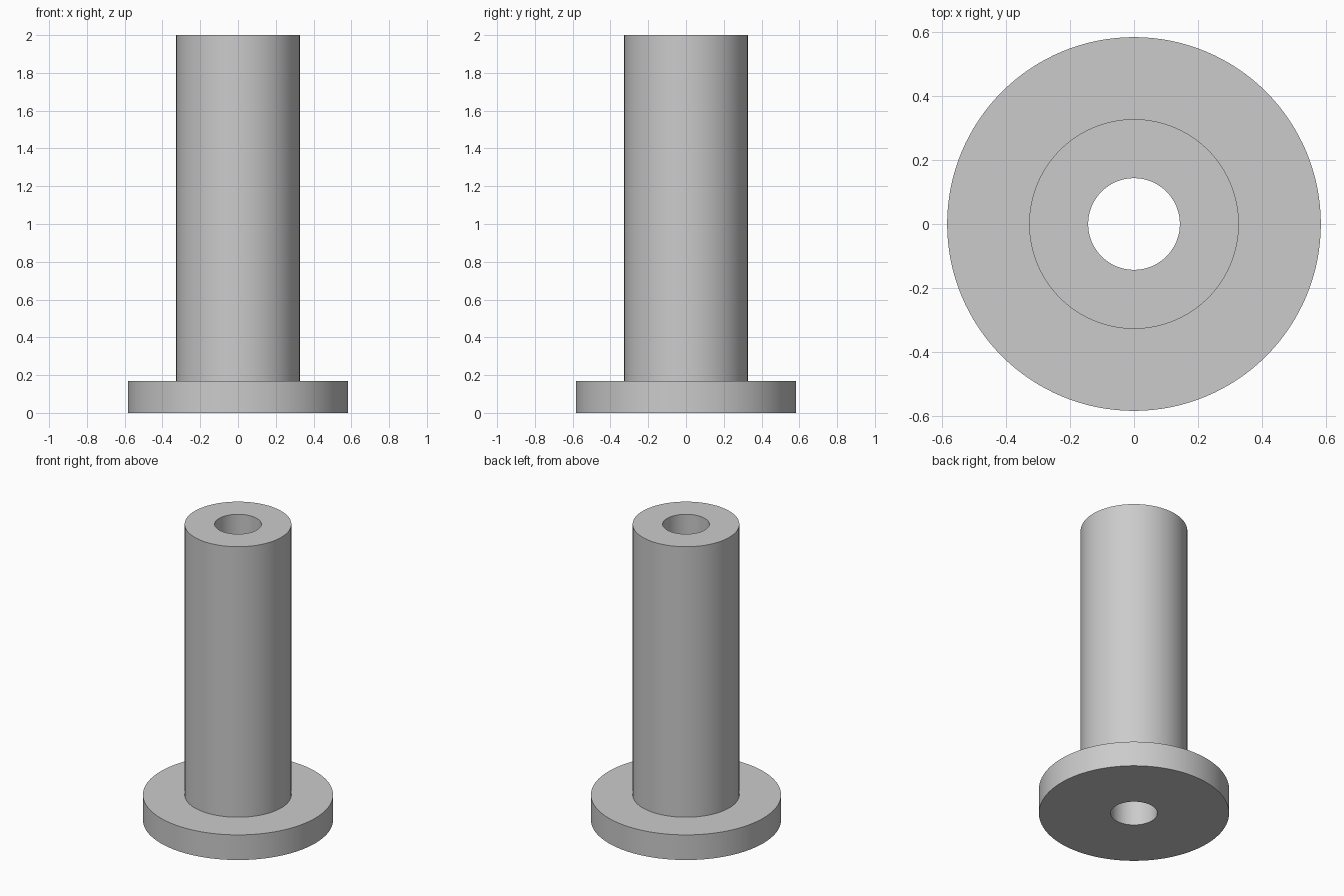
import bpy
import bmesh
import math

cube = bpy.data.objects.get("Cube")
if cube:
    bpy.data.objects.remove(cube, do_unlink=True)

SEGMENTS = 128
FLANGE_R, TUBE_R, BORE_R = 0.583, 0.327, 0.143
FLANGE_H, HEIGHT = 0.17, 2.0

# Plain grey finish
grey = bpy.data.materials.new("light_grey")
grey.use_nodes = True
colour = (0.6, 0.6, 0.6, 1)
grey.diffuse_color = colour
grey.node_tree.nodes["Principled BSDF"].inputs["Base Color"].default_value = colour


def lathe(name, profile):
    """Revolve a closed (radius, height) profile around the z axis."""
    bm = bmesh.new()
    rings = []
    for i in range(SEGMENTS):
        a = math.tau * i / SEGMENTS
        rings.append([bm.verts.new((r * math.cos(a), r * math.sin(a), z))
                      for r, z in profile])
    n = len(profile)
    for i, ring in enumerate(rings):
        nxt = rings[(i + 1) % SEGMENTS]
        for j in range(n):
            k = (j + 1) % n
            bm.faces.new((ring[j], nxt[j], nxt[k], ring[k]))
    bmesh.ops.recalc_face_normals(bm, faces=bm.faces)
    mesh = bpy.data.meshes.new(name)
    bm.to_mesh(mesh)
    bm.free()
    mesh.materials.append(grey)
    obj = bpy.data.objects.new(name, mesh)
    bpy.context.collection.objects.link(obj)
    bpy.ops.object.select_all(action="DESELECT")
    obj.select_set(True)
    bpy.context.view_layer.objects.active = obj
    bpy.ops.object.shade_smooth_by_angle(angle=math.radians(30))
    return obj


# Flanged sleeve with a straight bore through its full height
lathe("flanged_bushing", [
    (BORE_R, 0), (FLANGE_R, 0), (FLANGE_R, FLANGE_H),
    (TUBE_R, FLANGE_H), (TUBE_R, HEIGHT), (BORE_R, HEIGHT),
])
